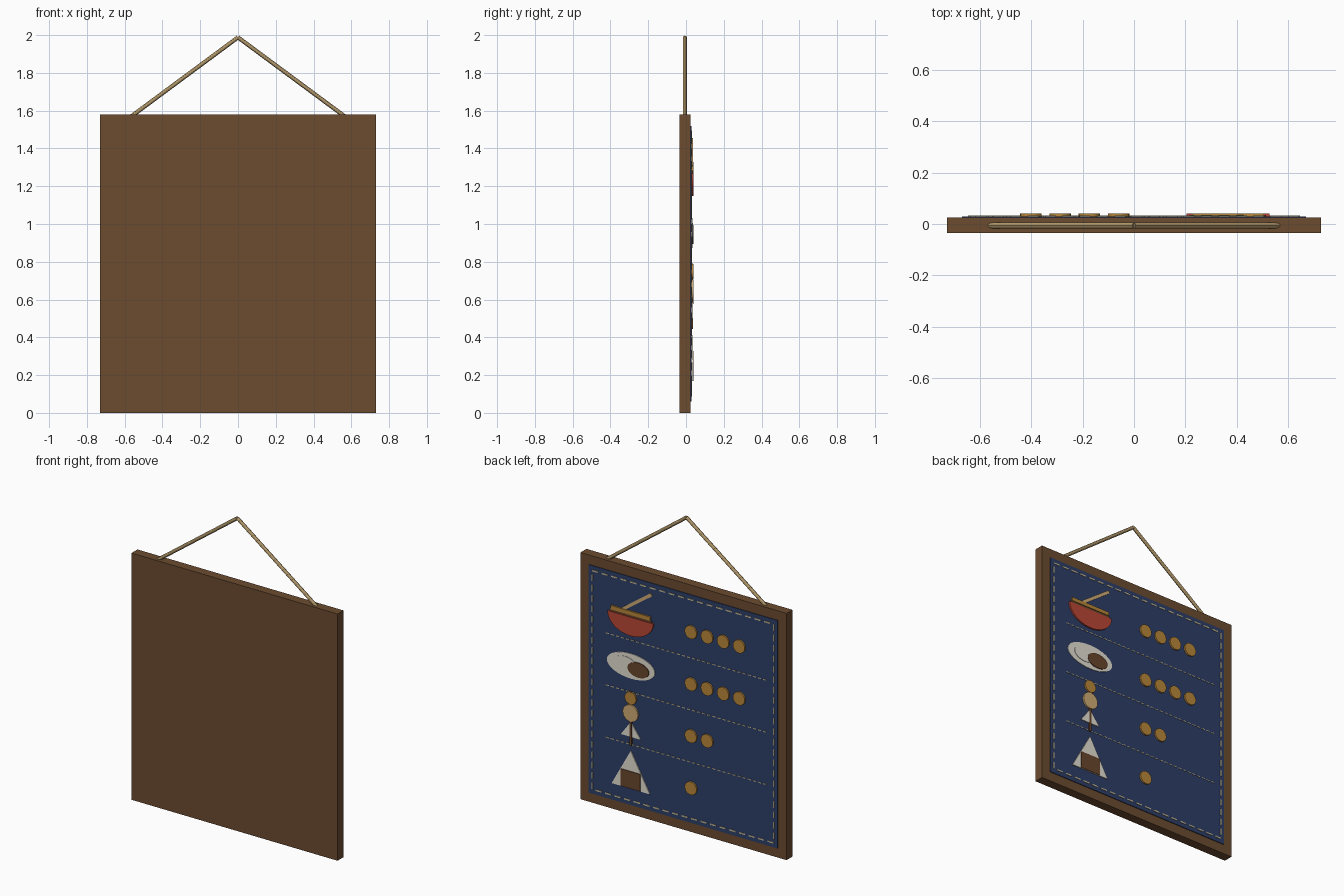
import bpy, bmesh, math
from mathutils import Vector

if "Cube" in bpy.data.objects:
    bpy.data.objects.remove(bpy.data.objects["Cube"])


def material(name, rgb):
    m = bpy.data.materials.new(name)
    lin = [((c / 255 + 0.055) / 1.055) ** 2.4 for c in rgb]
    m.diffuse_color = (*lin, 1)
    m.use_nodes = True
    m.node_tree.nodes["Principled BSDF"].inputs["Base Color"].default_value = m.diffuse_color
    return m


WOOD = material("brown wood", (108, 76, 48))
NAVY = material("navy cloth", (46, 62, 104))
THREAD = material("pale thread", (200, 190, 155))
CORD = material("tan cord", (178, 152, 106))
RED = material("red lacquer", (186, 70, 54))
GOLD = material("gold", (186, 136, 58))
WHITE = material("rice white", (228, 224, 212))
BROWN = material("dark brown", (106, 70, 44))
BEIGE = material("beige", (206, 172, 116))


def finish(bm, name, mat):
    bmesh.ops.recalc_face_normals(bm, faces=bm.faces)
    me = bpy.data.meshes.new(name)
    bm.to_mesh(me)
    bm.free()
    me.materials.append(mat)
    ob = bpy.data.objects.new(name, me)
    bpy.context.collection.objects.link(ob)
    return ob


def add_plate(bm, pts, y0, y1):
    """Extrude an x-z outline from y0 to y1."""
    face = bm.faces.new([bm.verts.new((x, y0, z)) for x, z in pts])
    ext = bmesh.ops.extrude_face_region(bm, geom=[face])
    vs = [v for v in ext["geom"] if isinstance(v, bmesh.types.BMVert)]
    bmesh.ops.translate(bm, verts=vs, vec=(0, y1 - y0, 0))


def plate(name, pts, y0, y1, mat):
    bm = bmesh.new()
    add_plate(bm, pts, y0, y1)
    return finish(bm, name, mat)


def rect(x0, x1, z0, z1):
    return [(x0, z0), (x1, z0), (x1, z1), (x0, z1)]


def ellipse(cx, cz, rx, rz, n=32, a0=0, a1=2 * math.pi):
    full = a1 - a0 > 6.28
    steps = n if full else n + 1
    return [(cx + rx * math.cos(a0 + (a1 - a0) * i / n),
             cz + rz * math.sin(a0 + (a1 - a0) * i / n)) for i in range(steps)]


def bar(p, q, w):
    """Outline of a straight bar of width w."""
    p, q = Vector(p), Vector(q)
    d = (q - p).normalized() * w / 2
    s = Vector((-d.y, d.x))
    return [tuple(v) for v in (p + s, p - s, q - s, q + s)]


def stitches(name, runs, dash, gap, w):
    """Rows of dashes along straight runs."""
    bm = bmesh.new()
    for a, b in runs:
        a, b = Vector(a), Vector(b)
        n = max(1, round((b - a).length / (dash + gap)))
        step = (b - a) / n
        for i in range(n):
            s = a + step * i
            add_plate(bm, bar(s, s + step * dash / (dash + gap), w), SURF, SURF + 0.003)
    finish(bm, name, THREAD)


BACK, SURF, TOP, OVER = 0.025, 0.030, 0.036, 0.040

# Wooden board and cloth panel on its back
plate("board", rect(-0.73, 0.73, 0, 1.58), -0.035, BACK, WOOD)
plate("cloth_panel", rect(-0.67, 0.67, 0.06, 1.52), BACK, SURF, NAVY)

# Hanging cord
for side, label in ((-1, "left"), (1, "right")):
    a, b = Vector((side * 0.565, -0.006, 1.57)), Vector((0, -0.006, 1.988))
    bpy.ops.mesh.primitive_cylinder_add(
        vertices=12, radius=0.011, depth=(b - a).length, location=(a + b) / 2,
        rotation=(b - a).to_track_quat('Z', 'Y').to_euler())
    ob = bpy.context.object
    ob.name = "cord_" + label
    ob.data.materials.append(CORD)
    bpy.ops.object.shade_smooth_by_angle()

# Stitching round the edge and between the rows
X, Z0, Z1 = 0.643, 0.09, 1.49
stitches("border_stitches", [((-X, Z0), (X, Z0)), ((X, Z0), (X, Z1)),
                             ((X, Z1), (-X, Z1)), ((-X, Z1), (-X, Z0))], 0.042, 0.024, 0.009)
stitches("row_stitches", [((-0.59, z), (0.56, z)) for z in (1.118, 0.785, 0.45)],
         0.022, 0.014, 0.006)

# Price coins
for row, (z, count) in enumerate(((1.285, 4), (0.952, 4), (0.619, 2), (0.286, 1))):
    for i in range(count):
        plate(f"coin_{row + 1}_{i + 1}", ellipse(-0.06 - 0.114 * i, z, 0.042, 0.042, 20),
              SURF, OVER, GOLD)

CX = 0.367
# Noodle bowl with chopstick
plate("bowl", ellipse(CX, 1.268, 0.162, 0.12, 24, math.pi, 2 * math.pi), SURF, OVER, RED)
plate("bowl_rim", rect(CX - 0.148, CX + 0.148, 1.268, 1.282), SURF, TOP, BROWN)
plate("noodles", rect(CX - 0.14, CX + 0.14, 1.282, 1.306), SURF, OVER, GOLD)
plate("chopstick", bar((CX + 0.055, 1.305), (CX - 0.145, 1.448), 0.02), SURF, TOP, BEIGE)

# Plate with rice and sauce
plate("dish", ellipse(CX, 0.952, 0.17, 0.08), SURF, 0.034, WHITE)
plate("rice", ellipse(CX + 0.04, 0.956, 0.08, 0.05), 0.034, 0.037, WHITE)
plate("sauce", ellipse(CX - 0.055, 0.942, 0.075, 0.047), 0.034, OVER, BROWN)

# Skewer with three pieces
plate("skewer_stick", rect(CX - 0.008, CX + 0.008, 0.445, 0.79), SURF, 0.0375, BROWN)
plate("skewer_top_ball", ellipse(CX, 0.748, 0.04, 0.04, 24), SURF, OVER, GOLD)
plate("skewer_middle_ball", ellipse(CX, 0.652, 0.054, 0.054, 24), SURF, OVER, BEIGE)
plate("skewer_triangle", [(CX - 0.07, 0.5), (CX + 0.07, 0.5), (CX, 0.595)], SURF, TOP, WHITE)

# Rice triangle with wrap
plate("rice_triangle", [(CX - 0.135, 0.168), (CX + 0.135, 0.168), (CX, 0.41)], SURF, TOP, WHITE)
plate("rice_wrap", rect(CX - 0.07, CX + 0.07, 0.17, 0.28), TOP, OVER, BROWN)
